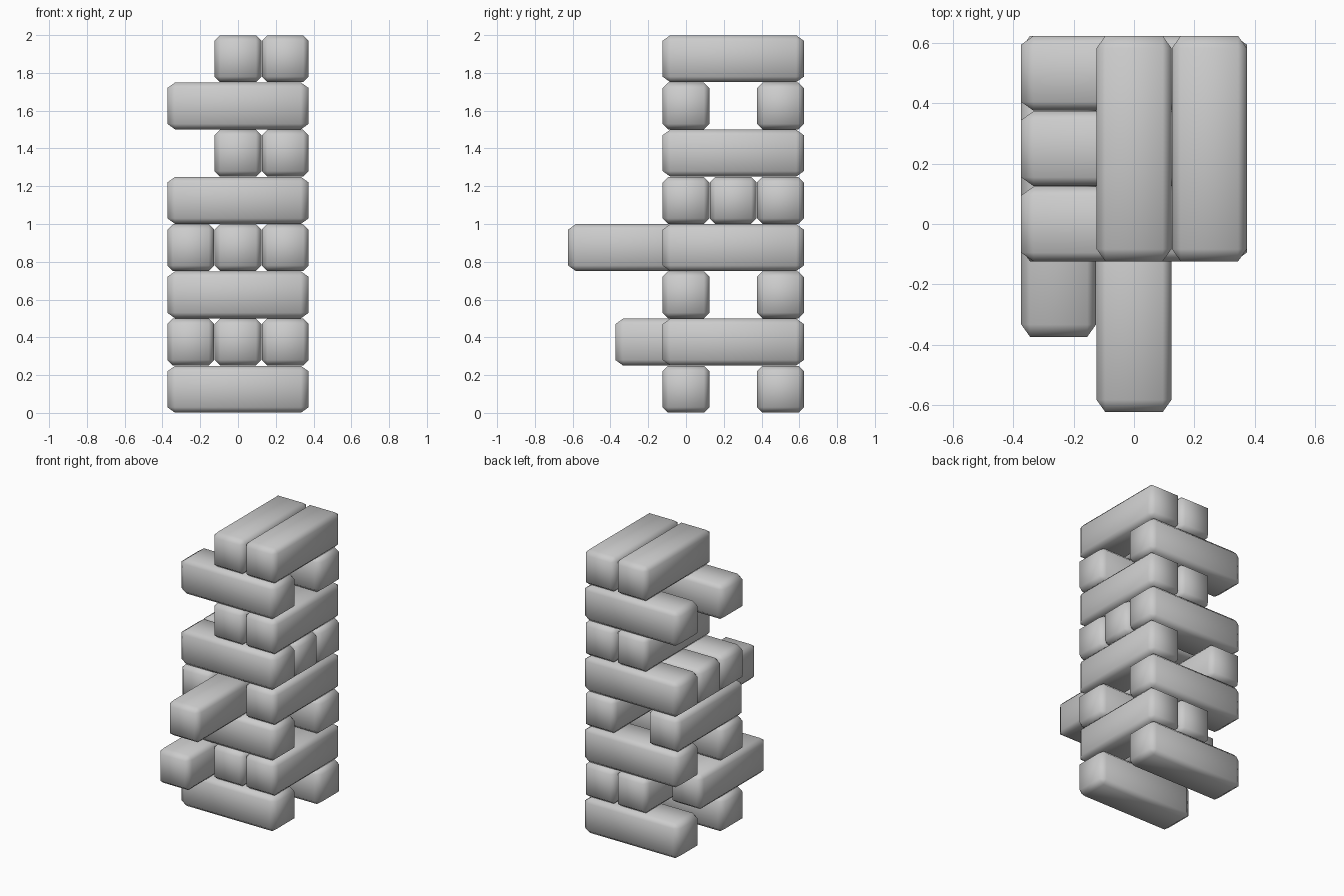
import bpy, bmesh
from math import pi

if "Cube" in bpy.data.objects:
    bpy.data.objects.remove(bpy.data.objects["Cube"])

L, W = 0.748, 0.248    # block length, block width and height
STEP = 0.25            # grid spacing
CY = 0.25              # tower centre in y


# One softened block, chamfer slightly longer along its length
def block_mesh():
    bm = bmesh.new()
    bmesh.ops.create_cube(bm, size=1)
    stretch = 1.4
    bmesh.ops.scale(bm, vec=(L / stretch, W, W), verts=bm.verts)
    bmesh.ops.bevel(bm, geom=list(bm.edges), offset=0.029, segments=1,
                    profile=0.5, affect='EDGES')
    bmesh.ops.scale(bm, vec=(stretch, 1, 1), verts=bm.verts)
    for f in bm.faces:
        f.smooth = True
    me = bpy.data.meshes.new("block")
    bm.to_mesh(me)
    bm.free()
    return me


mesh = block_mesh()

# Per layer: slot (-1, 0, 1) -> how far the block is pulled out to the front
# Even layers run along x, odd layers run along y
layers = [
    {-1: 0, 1: 0},
    {-1: -0.25, 0: 0, 1: 0},
    {-1: 0, 1: 0},
    {-1: 0, 0: -0.5, 1: 0},
    {-1: 0, 0: 0, 1: 0},
    {0: 0, 1: 0},
    {-1: 0, 1: 0},
    {0: 0, 1: 0},
]

for i, row in enumerate(layers):
    for slot, pull in row.items():
        ob = bpy.data.objects.new(f"layer_{i + 1}_block", mesh)
        bpy.context.collection.objects.link(ob)
        z = STEP * (i + 0.5)
        if i % 2 == 0:
            ob.location = (pull, CY + slot * STEP, z)
        else:
            ob.location = (slot * STEP, CY + pull, z)
            ob.rotation_euler.z = pi / 2
